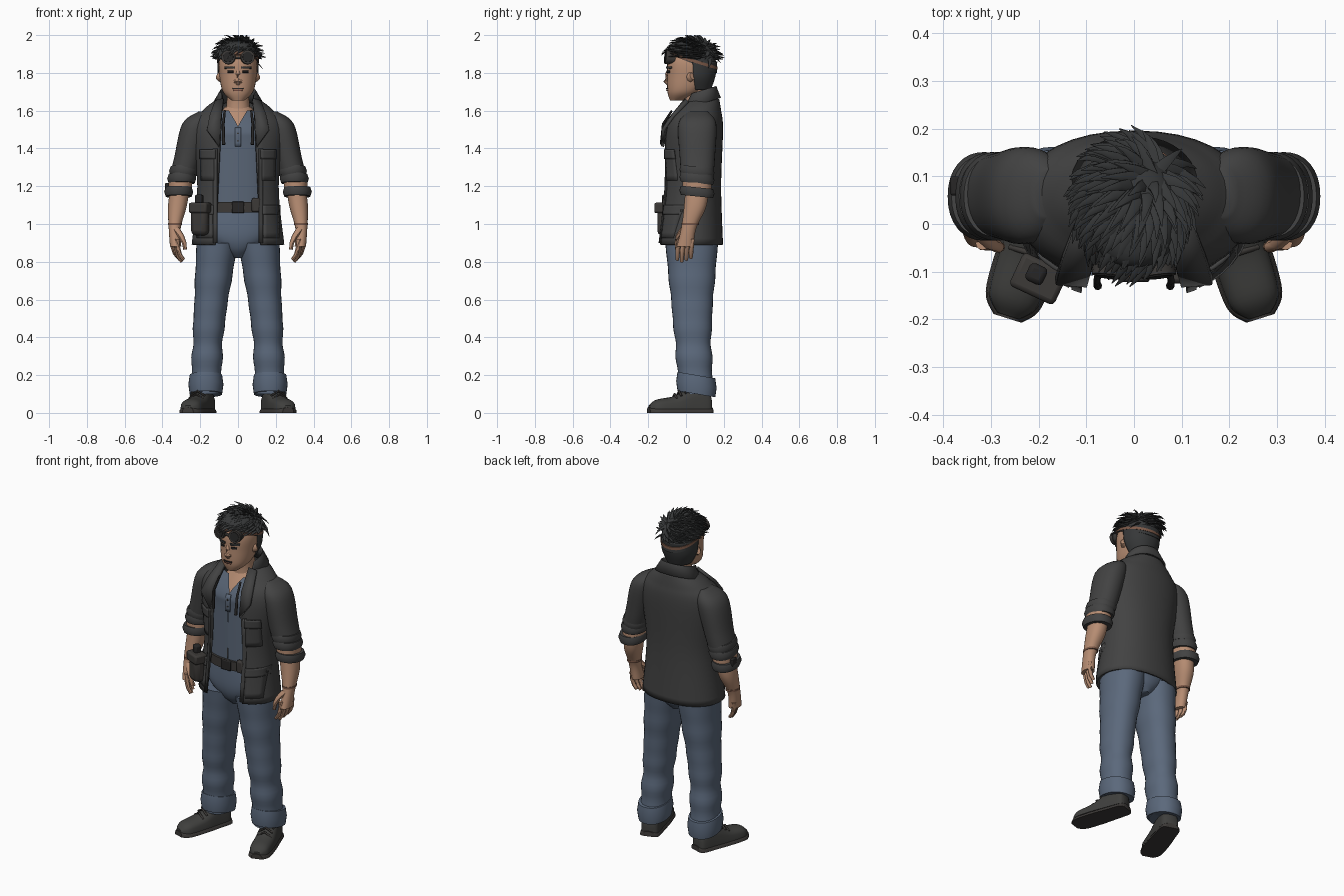
import bpy, bmesh, random
from math import sin, cos, asin, tau, pi, copysign, radians, sqrt
from mathutils import Vector, Matrix

if "Cube" in bpy.data.objects:
    bpy.data.objects.remove(bpy.data.objects["Cube"])
random.seed(4)
UP = Vector((0, 0, 1))


def material(name, *rgb):
    mat = bpy.data.materials.new(name)
    mat.use_nodes = True
    mat.diffuse_color = (*rgb, 1)
    mat.node_tree.nodes["Principled BSDF"].inputs["Base Color"].default_value = (*rgb, 1)
    return mat


JACKET = material("charcoal cloth", .055, .055, .055)
DENIM = material("blue denim", .105, .14, .2)
SHIRT = material("blue grey cotton", .1, .13, .18)
SKIN = material("skin", .47, .265, .17)
HAIR = material("black hair", .037, .039, .04)
SHOE = material("dark shoe leather", .05, .05, .047)
LEATHER = material("brown black leather", .045, .041, .038)
DARK = material("near black", .02, .019, .019)
LIP = material("lip brown", .22, .09, .065)
STRAP = material("strap brown", .2, .1, .065)


def build(name, verts, faces, mat, mirror=False, thick=0, bevel=0):
    """Make a smooth object, optionally mirrored, thickened and bevelled."""
    mesh = bpy.data.meshes.new(name)
    mesh.from_pydata([tuple(v) for v in verts], [], faces)
    bm = bmesh.new()
    bm.from_mesh(mesh)
    bmesh.ops.recalc_face_normals(bm, faces=bm.faces)
    bm.to_mesh(mesh)
    bm.free()
    mesh.materials.append(mat)
    mesh.shade_smooth()
    mesh.set_sharp_from_angle(angle=radians(45))
    part = bpy.data.objects.new(name, mesh)
    bpy.context.collection.objects.link(part)
    if mirror:
        part.modifiers.new("mirror", "MIRROR").use_mirror_merge = False
    if thick:
        solid = part.modifiers.new("thickness", "SOLIDIFY")
        solid.thickness, solid.offset = thick, 0
    if bevel:
        rounding = part.modifiers.new("rounding", "BEVEL")
        rounding.width, rounding.segments = bevel, 2
    return part


def skin(name, tubes, mat, closed=True, **options):
    """Bridge each list of rings into a tube, all in one object."""
    verts, faces = [], []
    for rings in tubes:
        count, base = len(rings[0]), len(verts)
        verts += [v for ring_points in rings for v in ring_points]
        for i in range(len(rings) - 1):
            for j in range(count if closed else count - 1):
                a, b = base + i * count + j, base + i * count + (j + 1) % count
                faces.append((a, b, b + count, a + count))
        if closed:
            faces.append(tuple(range(base, base + count)))
            faces.append(tuple(range(len(verts) - count, len(verts))))
    return build(name, verts, faces, mat, **options)


def refine(rows, steps=6):
    """Pass a smooth spline through a few key sections."""
    keys = [Vector(row) for row in rows]
    keys = [keys[0], *keys, keys[-1]]
    fine = []
    for before, start, end, after in zip(keys, keys[1:], keys[2:], keys[3:]):
        leave, arrive = (end - before) / 2, (after - start) / 2
        for t in (step / steps for step in range(steps)):
            bend = leave * (1 - t) - arrive * t
            fine.append(start.lerp(end, t * t * (3 - 2 * t)) + bend * t * (1 - t))
    return fine + [keys[-1]]


def ring(z, y, rx, ry, x=0, gap=0, power=2.2, tilt=0, count=32):
    """Horizontal rounded section starting at the front, open there if gap is set."""
    begin = asin(min(1, gap / rx) ** (power / 2))
    points = []
    for i in range(count + (gap > 0)):
        angle = begin + (tau - 2 * begin) * i / count
        s, c = sin(angle), -cos(angle)
        dx = rx * copysign(abs(s) ** (2 / power), s)
        dy = ry * copysign(abs(c) ** (2 / power), c)
        points.append(Vector((x + dx, y + dy, z + tilt * dy)))
    return points


def loft(name, rows, mat, tilt=0, **options):
    return skin(name, [[ring(*row, tilt=tilt) for row in rows]], mat, **options)


def open_loft(name, rows, mat, gap, tilt=0, **options):
    rings = [ring(*row, gap=gap(row[0]), tilt=tilt) for row in rows]
    return skin(name, [rings], mat, closed=False, **options)


def band(name, z, half, y, rx, ry, mat, x=0, bulge=0, tilt=0, **options):
    """Cuff or strap with a rounded outside."""
    edges = ((-half, .03), (-half, 0), (0, -bulge), (half, 0), (half, .03))
    rows = [(z + rise, y, rx - inset, ry - inset, x) for rise, inset in edges]
    return loft(name, rows, mat, tilt, **options)


def tube(points, start, end, sides=8, flat=1):
    """Round or flattened tapering tube along a path."""
    points, rings, last = [Vector(p) for p in points], [], len(points) - 1
    for i, point in enumerate(points):
        turn = (points[min(i + 1, last)] - points[max(i - 1, 0)]).to_track_quat("Z", "Y")
        radius = start + (end - start) * i / last
        angles = [tau * k / sides for k in range(sides)]
        rings.append([point + turn @ Vector((radius * cos(a), flat * radius * sin(a), 0)) for a in angles])
    return rings


def front(rows, x, z, power=2.2):
    """Front surface of a loft at the given x and z."""
    for low, high in zip(rows, rows[1:]):
        if z <= high[0]:
            break
    section = low.lerp(high, (z - low[0]) / (high[0] - low[0]))
    across = min(1, abs(x) / section[2])
    return section[1] - section[3] * (1 - across ** power) ** (1 / power)


def patch(name, rows, x, width, z, height, mat, lift=.003, thick=.006, mirror=True):
    """Thin plate lying on the front of a loft, centred on x and z."""
    plates = []
    for i in range(6):
        level = z + height * (i / 5 - .5)
        spots = [x + width * (j / 5 - .5) for j in range(6)]
        plates.append([Vector((spot, front(rows, spot, level) - lift, level)) for spot in spots])
    return skin(name, [plates], mat, closed=False, mirror=mirror, thick=thick)


def box(name, place, size, mat, turn=0, bevel=.01):
    bm = bmesh.new()
    bmesh.ops.create_cube(bm, size=1, matrix=Matrix.Diagonal((*size, 1)))
    bm.verts.index_update()
    verts = [v.co.copy() for v in bm.verts]
    faces = [tuple(v.index for v in face.verts) for face in bm.faces]
    bm.free()
    part = build(name, verts, faces, mat, bevel=bevel)
    part.location, part.rotation_euler.z = place, radians(turn)
    return part


# Jeans with creases that fade upward, turned-up cuffs and hips
legs = refine([(.1, .055, .08, .09, .17), (.45, .035, .082, .1, .155), (.9, .03, .11, .14, .11)], 16)
for row in legs:
    crease = .004 * (sin(row[0] * 47) + sin(row[0] * 29)) * (1 - row[0])
    row[2] += crease
    row[3] += crease
loft("jeans_legs", legs, DENIM, mirror=True)
band("jeans_cuffs", .15, .05, .055, .086, .1, DENIM, x=.17, bulge=.007, tilt=-.17, mirror=True)
loft("jeans_hips", refine([(.82, .04, .03, .08), (.87, .035, .11, .12), (.95, .03, .2, .135), (1.1, .03, .19, .13)]), DENIM)

# Shoes turned outward, with flat soles and laces
heel, ahead, side = Vector((.162, .13, 0)), Vector((.3, -.95, 0)), Vector((.95, .3, 0))
last = refine([(0, .03, .06), (.02, .05, .1), (.1, .055, .12), (.2, .06, .07), (.3, .055, .05), (.34, .025, .02)])


def shoe(name, rows, base, mat):
    rings = []
    for along, width, height in rows:
        middle = heel + ahead * along + UP * base
        rings.append([middle + side * width * cos(tau * k / 20) + UP * height * max(0, sin(tau * k / 20)) ** .6
                      for k in range(20)])
    skin(name, [rings], mat, mirror=True)


shoe("shoe_uppers", last, .02, SHOE)
shoe("shoe_soles", [(along * 1.03 - .005, width + .006, .03) for along, width, height in last], 0, LEATHER)
laces = []
for i in range(3):
    knot = heel + ahead * (.15 + .025 * i) + UP * (.13 - .015 * i)
    laces.append(tube([knot - side * .04 - UP * .025, knot, knot + side * .04 - UP * .025], .006, .006))
skin("shoe_laces", laces, LEATHER, mirror=True)

# Shirt with a notched neck, over the chest and neck
shirt = refine([(1, .03, .19, .13), (1.4, .035, .19, .13), (1.5, .04, .2, .13), (1.6, .065, .12, .09)])
open_loft("shirt", shirt, SHIRT, gap=lambda z: max(.001, (z - 1.52) * .6))
loft("chest", refine([(1.4, .04, .12, .12), (1.5, .045, .15, .12), (1.62, .065, .07, .07)]), SKIN)
loft("neck", refine([(1.55, .06, .075, .075), (1.65, .055, .06, .065), (1.77, .045, .06, .07)]), SKIN)
patch("shirt_placket", shirt, 0, .03, 1.46, .1, SHIRT, mirror=False)
studs = [Vector((0, front(shirt, 0, z), z)) for z in (1.44, 1.48)]
skin("shirt_buttons", [tube([stud, stud - Vector((0, .01, 0))], .005, .005) for stud in studs], LEATHER)

# Belt
band("belt", 1.088, .028, .03, .197, .143, LEATHER)
box("belt_buckle", (0, -.115, 1.088), (.065, .014, .06), DARK, bevel=.005)
box("belt_pouch", (.095, -.11, 1.1), (.045, .03, .075), LEATHER)

# Open jacket with collar, lapels and pockets
coat = refine([(.89, .02, .24, .17), (1.2, .03, .21, .15), (1.5, .04, .24, .15), (1.6, .065, .18, .115), (1.66, .09, .1, .08)])
open_loft("jacket", coat, JACKET, gap=lambda z: .165 - .05 * z, thick=.012)
collar = [(1.62, .075, .1, .09), (1.69, .075, .09, .08), (1.7, .075, .095, .085), (1.635, .075, .13, .105)]
open_loft("jacket_collar", collar, JACKET, gap=lambda z: .085, tilt=.3, thick=.01)
lapel = [(.075, 0, 1.66), (.12, .01, 1.65), (.15, -.07, 1.57), (.165, -.12, 1.5), (.1, -.125, 1.41), (.09, -.09, 1.55)]
build("jacket_lapels", lapel, [(0, 1, 2, 5), (5, 2, 3, 4)], JACKET, mirror=True, thick=.018)
patch("jacket_front_edges", coat, .12, .02, 1.15, .5, JACKET, lift=.008)


def pocket(name, x, width, z, height):
    patch(name + "_pockets", coat, x, width, z, height, JACKET, lift=.008, thick=.009)
    patch(name + "_flaps", coat, x, width + .01, z + height / 2, .05, JACKET, lift=.014, thick=.009)


pocket("chest", .16, .07, 1.3, .14)
pocket("hip", .175, .08, 1, .15)
cord = [(.07, -.075, 1.6), (.078, -.12, 1.53), (.076, -.13, 1.42)]
skin("collar_cords", [tube(cord, .006, .009)], DARK, mirror=True)

# Sleeves with rolled cuffs, and skin showing above the lowest roll
sleeve = [(1.595, .065, .03, .05, .18), (1.53, .06, .075, .1, .22), (1.35, .06, .073, .093, .265), (1.24, .06, .07, .084, .295)]
loft("sleeves", refine(sleeve), JACKET, mirror=True)
for name, z, x in (("upper_rolls", 1.28, .288), ("middle_rolls", 1.24, .298), ("lower_cuffs", 1.17, .314)):
    band(name, z, .024, .058, .069, .085, JACKET, x=x, bulge=.008, tilt=-.1, mirror=True)
band("elbow_skin", 1.205, .02, .058, .062, .076, SKIN, x=.306, tilt=-.1, mirror=True)
box("arm_buckle", (-.376, .08, 1.195), (.02, .04, .045), DARK, bevel=.005)

# Forearms, hands and wrist bands
arm = [(1.24, .06, .05, .06, .3), (1.1, .05, .05, .06, .32), (.98, .015, .032, .04, .335), (.88, -.005, .03, .044, .33)]
loft("forearms", refine(arm), SKIN, mirror=True)
fingers = []
for i in range(4):
    knuckle = Vector((.345 - .009 * i, .032 - .024 * i, .92))
    curl = Vector((-.03, -.006, -.12 + .01 * abs(i - 2)))
    bulge = Vector((.012, 0, 0))
    fingers.append(tube([knuckle, knuckle + curl * .4 + bulge, knuckle + curl * .75 + bulge, knuckle + curl], .015, .009))
fingers.append(tube([(.325, -.015, .97), (.3, -.04, .935), (.285, -.048, .9), (.28, -.048, .865)], .018, .01))
skin("fingers", fingers, SKIN, mirror=True)
band("wrist_bands", 1, .006, .022, .037, .046, STRAP, x=.333, mirror=True)

# Hip pouch on the right
box("hip_pouch", (-.2, -.11, 1.025), (.095, .07, .17), LEATHER, turn=-25, bevel=.025)
box("hip_pouch_flap", (-.2, -.115, 1.085), (.104, .077, .055), LEATHER, turn=-25)
box("hip_pouch_loop", (-.205, -.105, 1.125), (.04, .04, .06), DARK, turn=-25)

# Head and face
head = refine([(1.655, -.05, .035, .035), (1.7, -.01, .08, .088), (1.78, .02, .098, .12), (1.87, .03, .1, .125), (1.95, .03, .06, .08)])
loft("head", head, SKIN)
nose = [(0, -.085, 1.825), (0, -.1, 1.79), (0, -.107, 1.757), (0, -.093, 1.745)]
nostrils = [(-.02, -.092, 1.755), (.02, -.092, 1.755)]
skin("nose", [tube(nose, .01, .014), tube(nostrils, .01, .01)], SKIN)
skin("ears", [tube([(.085, .02, 1.78), (.1, .028, 1.78), (.107, .033, 1.783)], .022, .014, flat=1.4)], SKIN, mirror=True)
patch("eyebrows", head, .043, .05, 1.828, .012, HAIR, thick=.009)
patch("eyes", head, .04, .03, 1.806, .011, DARK)
patch("mouth", head, 0, .055, 1.717, .006, DARK, mirror=False)
patch("lower_lip", head, 0, .045, 1.709, .008, LIP, mirror=False)

# Hair: a close cap, a short nape, and swept pointed locks
dome = [pi / 2 * k / 8 for k in range(8)]
cap = [ring(1.85 + .12 * sin(a), .035, .108 * cos(a) ** .5, .13 * cos(a) ** .5, tilt=-.4 * cos(a) ** 2) for a in dome]
skin("hair_cap", [cap], HAIR)
nape = refine([(1.71, .05, .07, .078), (1.78, .04, .102, .112), (1.86, .035, .106, .128)])
open_loft("hair_nape", nape, HAIR, gap=lambda z: 1, thick=.006)
locks, centre, crown = [], Vector((0, .034, 1.865)), Vector((.04, .1, 0))
for k in range(190):
    height, angle = 1 - .95 * k / 190, k * 2.4
    radius = sqrt(1 - height * height)
    normal = Vector((radius * cos(angle), radius * sin(angle), height))
    root = centre + Vector((normal.x * .1, normal.y * .125, .108 * height ** .8))
    if root.y < -.03 and root.z < 1.925:
        continue
    flow = root - crown
    flow.z = 0
    flow = flow.normalized() + Vector((-.25, -.35, 0))
    flow = (flow - normal * flow.dot(normal)).normalized() * random.uniform(.06, .085)
    lift = normal * random.uniform(.012, .03)
    lock = tube([root - lift / 3, root + flow * .35 + lift / 2, root + flow * .7 + lift * .9, root + flow + lift], .016, .001, 5, .5)
    for point in (p for points in lock for p in points):
        point.z = min(point.z, 2)
    locks.append(lock)
skin("hair_locks", locks, HAIR)

# Goggles pushed up on the forehead
band("goggle_strap", 1.865, .008, .034, .111, .134, STRAP, tilt=-.3)
cup, away = Vector((.046, -.06, 1.878)), Vector((.12, -1, .12)).normalized()
stem, rim, glass = ([cup + away * reach for reach in span] for span in ((0, .032), (.03, .05), (.045, .053)))
skin("goggle_cups", [tube(stem, .033, .033, 20), tube(rim, .037, .037, 20)], LEATHER, mirror=True)
skin("goggle_lenses", [tube(glass, .029, .027, 20)], DARK, mirror=True)
box("goggle_bridge", (0, -.1, 1.88), (.03, .016, .014), LEATHER, bevel=.004)
